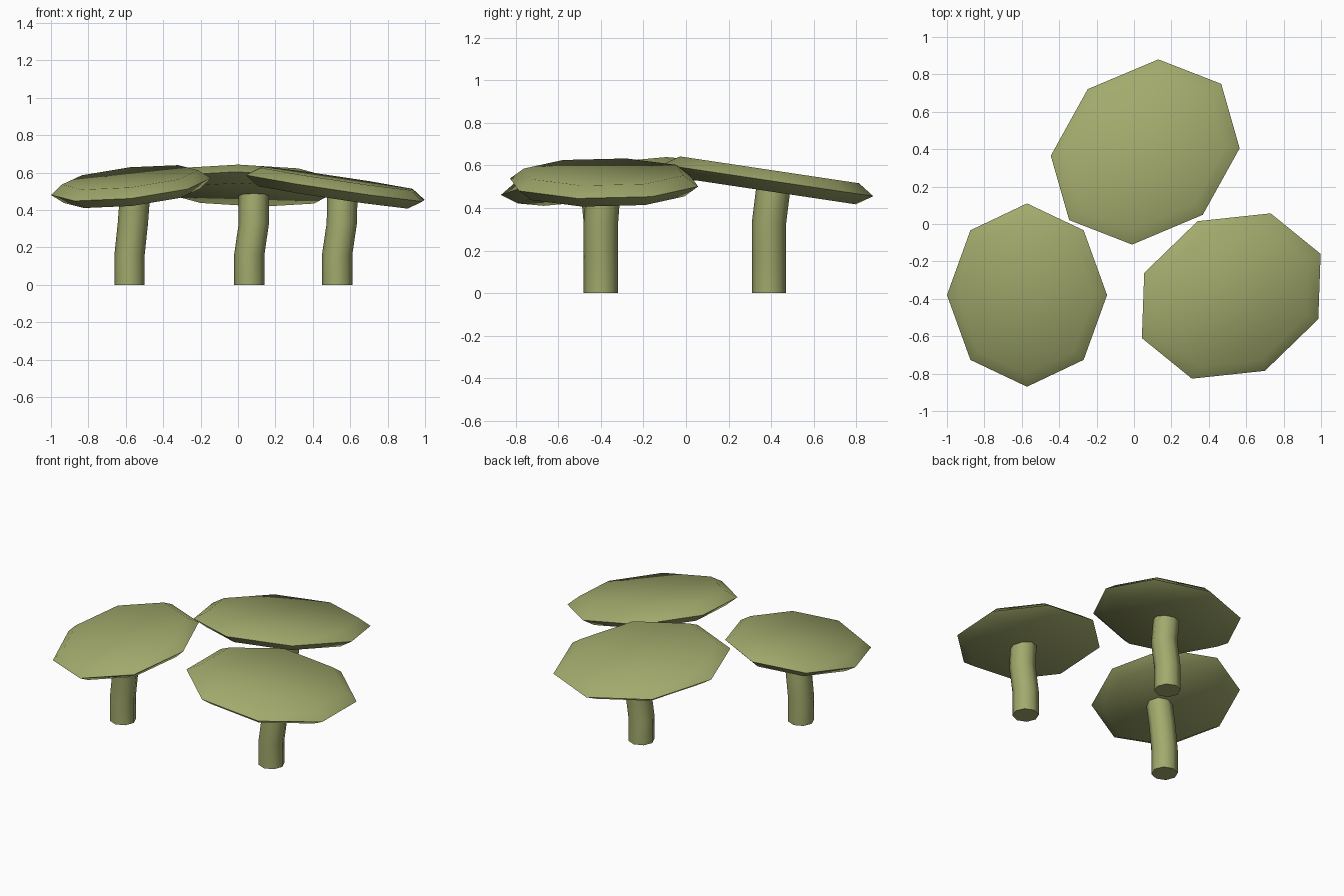
import bpy, bmesh, math
from mathutils import Vector

if "Cube" in bpy.data.objects:
    bpy.data.objects.remove(bpy.data.objects["Cube"])

olive = bpy.data.materials.new("olive")
olive.diffuse_color = (0.36, 0.40, 0.15, 1)
olive.use_nodes = True
olive.node_tree.nodes["Principled BSDF"].inputs["Base Color"].default_value = olive.diffuse_color
SIDES = 8


def build_rings(name, rings):
    """Skin a stack of equal rings and close both ends."""
    bm = bmesh.new()
    loops = [[bm.verts.new(p) for p in ring] for ring in rings]
    for lo, hi in zip(loops, loops[1:]):
        for i in range(SIDES):
            j = (i + 1) % SIDES
            bm.faces.new((lo[i], lo[j], hi[j], hi[i]))
    bm.faces.new(loops[0][::-1])
    bm.faces.new(loops[-1])
    bmesh.ops.recalc_face_normals(bm, faces=bm.faces)
    mesh = bpy.data.meshes.new(name)
    bm.to_mesh(mesh)
    bm.free()
    obj = bpy.data.objects.new(name, mesh)
    bpy.context.collection.objects.link(obj)
    mesh.materials.append(olive)
    bpy.ops.object.select_all(action='DESELECT')
    obj.select_set(True)
    bpy.context.view_layer.objects.active = obj
    bpy.ops.object.shade_smooth_by_angle(angle=math.radians(80))
    return obj


def angles():
    return [2 * math.pi * i / SIDES for i in range(SIDES)]


# Cap: tilted oval octagon with a pointed rim, given by two half-axes
def cap(name, center, a, b, slope):
    c = Vector(center)
    a, b = (Vector((x, y, x * slope[0] + y * slope[1])) for x, y in (a, b))
    n = a.cross(b).normalized()
    rings = [[c + n * h + s * (a * math.cos(t) + b * math.sin(t)) for t in angles()]
             for s, h in ((0.85, -0.05), (1.0, 0.0), (0.85, 0.05))]
    build_rings(name, rings)


# Stem: octagonal tube following a slightly bent path
def stem(name, base, bends):
    rings = [[(base[0] + dx + 0.081 * math.cos(t), base[1] + dy + 0.081 * math.sin(t), z)
              for t in angles()]
             for dx, dy, z in [(0, 0, 0), (0, 0, 0.16)] + bends]
    build_rings(name, rings)


# Left mushroom
cap("left_cap", (-0.572, -0.38, 0.525), (0.428, 0), (0, 0.49), (0.105, 0.13))
stem("left_stem", (-0.58, -0.40), [(0.018, 0, 0.33), (0.03, -0.015, 0.49)])

# Back mushroom
cap("back_cap", (0.06, 0.385, 0.53), (0.505, 0.02), (0.07, 0.495), (0, -0.15))
stem("back_stem", (0.06, 0.39), [(0.025, 0, 0.33), (0.025, 0.02, 0.49)])

# Right mushroom
cap("right_cap", (0.52, -0.385, 0.52), (0.478, 0.225), (-0.18, 0.40), (-0.153, 0.03))
stem("right_stem", (0.53, -0.40), [(0.025, 0, 0.33), (0.028, 0.012, 0.49)])
